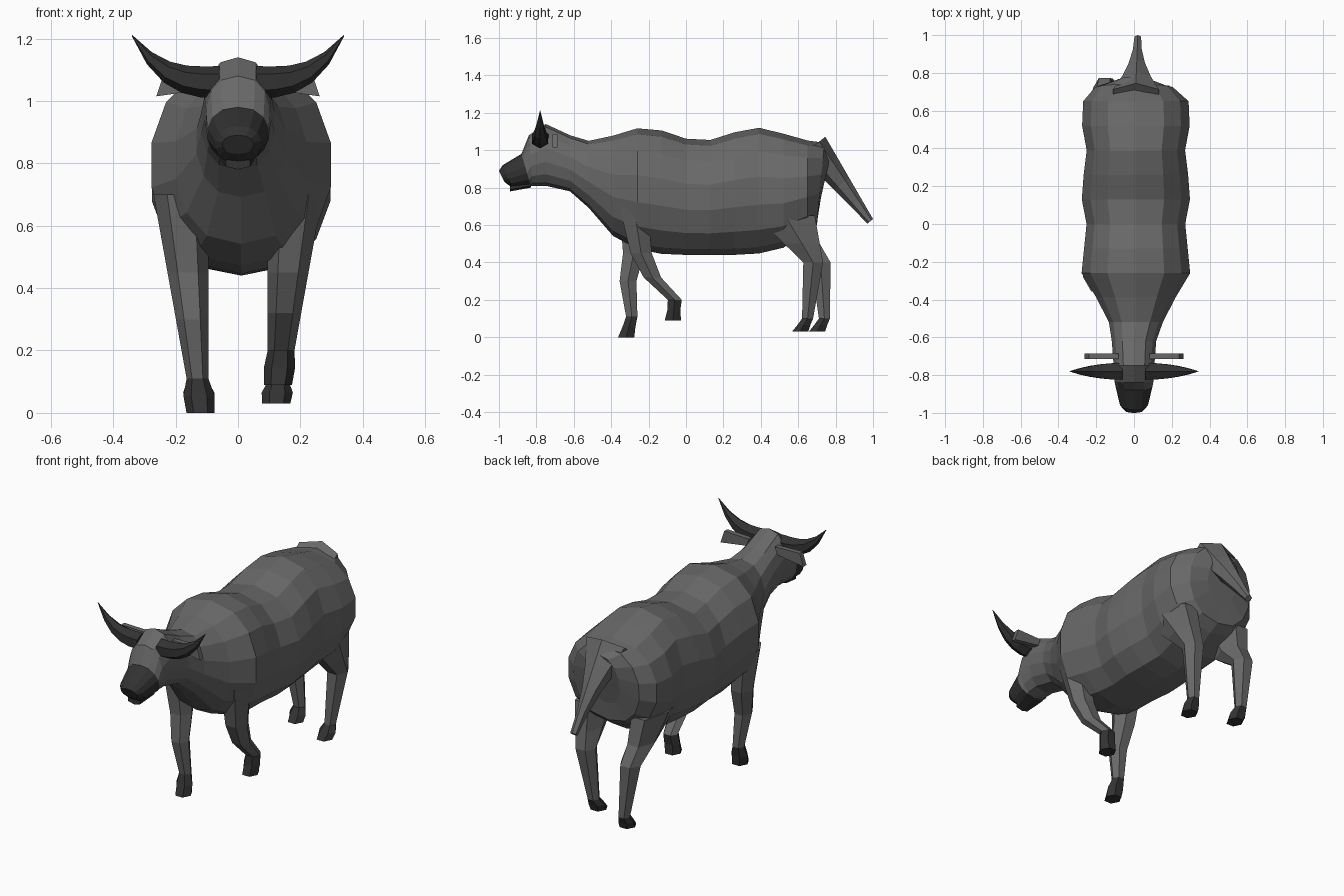
import bpy, bmesh
from math import sin, cos, tau, copysign
from mathutils import Vector

default_cube = bpy.data.objects.get("Cube")
if default_cube:
    bpy.data.objects.remove(default_cube, do_unlink=True)


def make_material(name, value):
    material = bpy.data.materials.new(name)
    material.use_nodes = True
    colour = (value, value, value, 1)
    material.diffuse_color = colour
    shader = material.node_tree.nodes["Principled BSDF"]
    shader.inputs["Base Color"].default_value = colour
    return material


hide = make_material("grey hide", 0.14)
horn = make_material("dark horn", 0.032)


def loft(name, rings, dark_segments=0):
    """Skin a list of rings; the last few segments get the dark colour."""
    bm = bmesh.new()
    loops = [[bm.verts.new(point) for point in ring] for ring in rings]
    count = len(loops[0])
    first_dark = len(loops) - 1 - dark_segments
    for segment, (near, far) in enumerate(zip(loops, loops[1:])):
        for i in range(count):
            k = (i + 1) % count
            face = bm.faces.new((near[i], near[k], far[k], far[i]))
            face.material_index = int(segment >= first_dark)
    bm.faces.new(loops[0]).material_index = int(first_dark == 0)
    bm.faces.new(loops[-1]).material_index = int(dark_segments > 0)
    bmesh.ops.recalc_face_normals(bm, faces=bm.faces)
    mesh = bpy.data.meshes.new(name)
    bm.to_mesh(mesh)
    bm.free()
    mesh.materials.append(hide)
    mesh.materials.append(horn)
    part = bpy.data.objects.new(name, mesh)
    bpy.context.collection.objects.link(part)


def oval(centre, across, along, sides=6):
    """Ring around a centre, spanned by two half axes."""
    angles = [tau * (i + 0.5) / sides for i in range(sides)]
    return [Vector(centre) + Vector(across) * cos(angle) + Vector(along) * sin(angle)
            for angle in angles]


def section(y, top, bottom, half_width, lean=0.0, shift=0.0, sides=14):
    """Slightly boxy upright ring; lean moves its bottom along y."""
    ring = []
    for i in range(sides):
        angle = tau * i / sides
        across = copysign(abs(sin(angle)) ** 0.8, sin(angle))
        height = (1 - cos(angle)) / 2
        ring.append((shift + half_width * across, y + lean * (1 - height),
                     bottom + (top - bottom) * height))
    return ring


def trunk_section(y):
    """Wavy back and flanks, round belly, chest narrowing to the neck."""
    top = 1.085 + 0.035 * cos(tau * (y + 0.22) / 0.6)
    bottom = 0.44 + 1.5 * (y - 0.12) ** 4
    flank = 0.28 + 0.015 * cos(tau * (y - 0.17) / 0.4)
    chest_taper = 0.6 * max(0, -0.3 - y)
    return section(y, top, bottom, flank - chest_taper, shift=0.01)


# Body, neck and head in one skin, ending in the dark muzzle
rump = [section(0.78, 1.0, 0.7, 0.1, lean=-0.07),
        section(0.74, 1.04, 0.6, 0.21, lean=-0.04)]
trunk = [trunk_section(0.65 - 0.13 * step) for step in range(10)]
neck = section(-0.62, 1.08, 0.78, 0.12)
crown = section(-0.75, 1.14, 0.81, 0.11)
brow = section(-0.84, 1.08, 0.81, 0.105, lean=0.02)
cheek = section(-0.88, 0.98, 0.81, 0.1, lean=0.05)
nose = section(-0.98, 0.92, 0.8, 0.075, lean=0.05)
nose_tip = section(-1, 0.89, 0.83, 0.05, lean=0.03)
loft("body_and_head", rump + trunk + [neck, crown, brow, cheek, nose, nose_tip],
     dark_segments=2)

# Lower jaw
jaw_back = oval((0, -0.83, 0.82), (0.06, 0, 0), (0, 0, 0.02))
jaw_front = oval((0, -0.94, 0.8), (0.045, 0, 0), (0, 0, 0.02))
loft("lower_jaw", [jaw_back, jaw_front], dark_segments=1)

# Tail, wide and flat where it leaves the rump
tail_root, tail_tip = Vector((0.01, 0.68, 1.02)), Vector((0.02, 0.985, 0.62))
tail_rings = []
for step in range(5):
    t = step / 4
    width = 0.02 + 0.12 * (1 - t) ** 2
    depth = 0.015 + 0.05 * (1 - t)
    tail_rings.append(oval(tail_root.lerp(tail_tip, t), (width, 0, 0),
                           (0, depth, depth * 0.8)))
loft("tail", tail_rings)


def horn_ring(side, t):
    """Horn sweeps outward and curls up to a point."""
    radius = 0.05 * (1.03 - t * t)
    centre = (side * (0.06 + 0.28 * t), -0.78, 1.06 + 0.15 * t ** 3)
    return oval(centre, (0, radius, 0), (-side * radius * t / 2, 0, radius))


def ear_ring(side, t):
    """Flat ear that widens and droops outward."""
    half_height = 0.03 + 0.02 * t
    centre = (side * (0.09 + 0.16 * t), -0.7, 1.06 - 0.01 * t)
    return oval(centre, (0, 0.02, 0), (-side * half_height / 3, 0, half_height), sides=4)


def leg(name, side, joints, toe, thigh=0.0):
    """Leg through (y, z) joints, wider with height, ending in a dark hoof."""
    def ring(y, z, half_width, half_depth):
        centre = (side * (0.12 + 0.09 * z), y, z)
        return oval(centre, (0, half_depth, 0), (half_width, 0, 0))

    rings = []
    for y, z in joints:
        half_width = 0.025 + 0.09 * z
        bulge = thigh * max(0, z - 0.4)
        rings.append(ring(y, z, half_width, half_width + bulge))
    ankle = Vector(joints[-1])
    rings.append(ring(*ankle.lerp(toe, 0.5), 0.05, 0.04))
    rings.append(ring(*toe, 0.045, 0.05))
    loft(name, rings, dark_segments=2)


for side, label in ((1, "left"), (-1, "right")):
    loft(label + "_horn", [horn_ring(side, step / 5) for step in range(6)],
         dark_segments=5)
    loft(label + "_ear", [ear_ring(side, step / 2) for step in range(3)])

    # Hind legs, the right one a little further back
    hock = 0.7 - 0.02 * side
    ankle = hock - 0.03 if side > 0 else hock + 0.02
    leg(label + "_hind_leg", side,
        [(0.53, 0.65), (0.62, 0.5), (hock, 0.4), (ankle, 0.1)],
        Vector((ankle - 0.04, 0.03)), thigh=0.4)

# Front legs: the right one stands, the left one is lifted
shoulder = (-0.28, 0.7)
leg("right_front_leg", -1, [shoulder, (-0.28, 0.45), (-0.31, 0.3), (-0.29, 0.11)],
    Vector((-0.32, 0)))
leg("left_front_leg", 1, [shoulder, (-0.24, 0.45), (-0.18, 0.32), (-0.06, 0.2)],
    Vector((-0.07, 0.09)))
